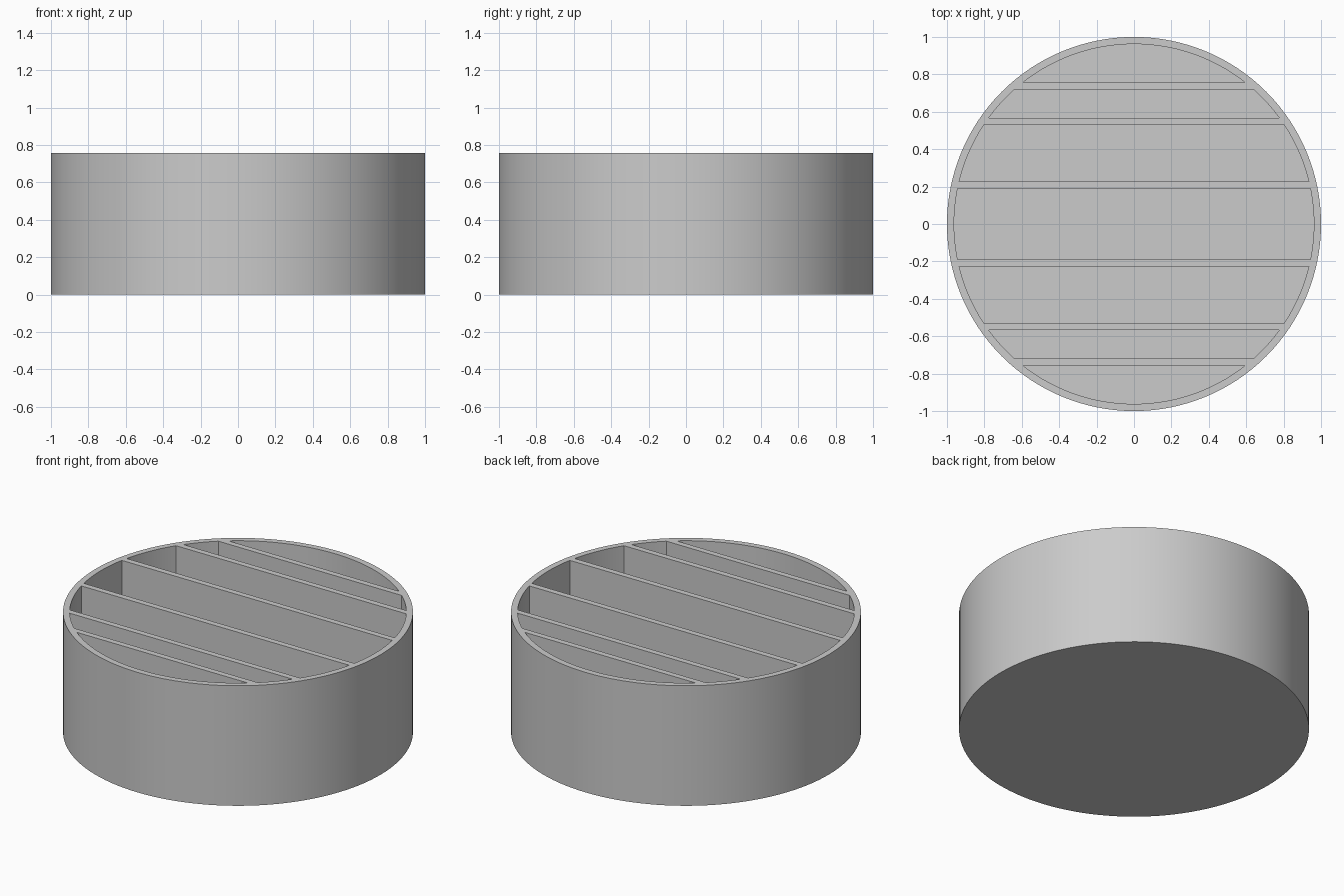
import bpy
import bmesh
import math

HEIGHT = 0.757
OUTER = 1.0
INNER = 0.962
FLOOR = 0.04
SEGMENTS = 128
DIVIDER = 0.037

if "Cube" in bpy.data.objects:
    bpy.data.objects.remove(bpy.data.objects["Cube"], do_unlink=True)

grey = bpy.data.materials.new("light grey")
grey.use_nodes = True
grey.diffuse_color = (0.6, 0.6, 0.6, 1)
grey.node_tree.nodes["Principled BSDF"].inputs["Base Color"].default_value = grey.diffuse_color


def make_object(name, bm):
    bmesh.ops.recalc_face_normals(bm, faces=bm.faces)
    mesh = bpy.data.meshes.new(name)
    bm.to_mesh(mesh)
    bm.free()
    mesh.materials.append(grey)
    obj = bpy.data.objects.new(name, mesh)
    bpy.context.collection.objects.link(obj)
    return obj


# Round tray: rings for the outside, rim and inside, capped by the base and floor
bm = bmesh.new()
rings = []
for radius, z in ((OUTER, 0), (OUTER, HEIGHT), (INNER, HEIGHT), (INNER, FLOOR)):
    angles = [2 * math.pi * i / SEGMENTS for i in range(SEGMENTS)]
    rings.append([bm.verts.new((radius * math.cos(a), radius * math.sin(a), z)) for a in angles])
for low, high in zip(rings, rings[1:]):
    for i in range(SEGMENTS):
        j = (i + 1) % SEGMENTS
        bm.faces.new((low[i], low[j], high[j], high[i]))
bm.faces.new(rings[0])
bm.faces.new(rings[-1])
tray = make_object("round_tray", bm)
bpy.ops.object.select_all(action="DESELECT")
tray.select_set(True)
bpy.context.view_layer.objects.active = tray
bpy.ops.object.shade_smooth_by_angle(angle=math.radians(30))


# Straight dividers, with their ends cut to follow the round wall
def add_divider(name, y):
    bm = bmesh.new()
    outline = []
    for edge, side in ((-1, -1), (-1, 1), (1, 1), (1, -1)):
        edge_y = y + edge * DIVIDER / 2
        reach = math.sqrt((INNER + 0.002) ** 2 - edge_y ** 2)
        outline.append(bm.verts.new((side * reach, edge_y, FLOOR - 0.01)))
    base = bm.faces.new(outline)
    top = bmesh.ops.extrude_face_region(bm, geom=[base], use_keep_orig=True)
    raised = [v for v in top["geom"] if isinstance(v, bmesh.types.BMVert)]
    bmesh.ops.translate(bm, verts=raised, vec=(0, 0, HEIGHT - FLOOR + 0.01))
    make_object(name, bm)


for label, offset in (("inner", 0.208), ("middle", 0.548), ("outer", 0.737)):
    add_divider(f"front_{label}_divider", -offset)
    add_divider(f"back_{label}_divider", offset)
